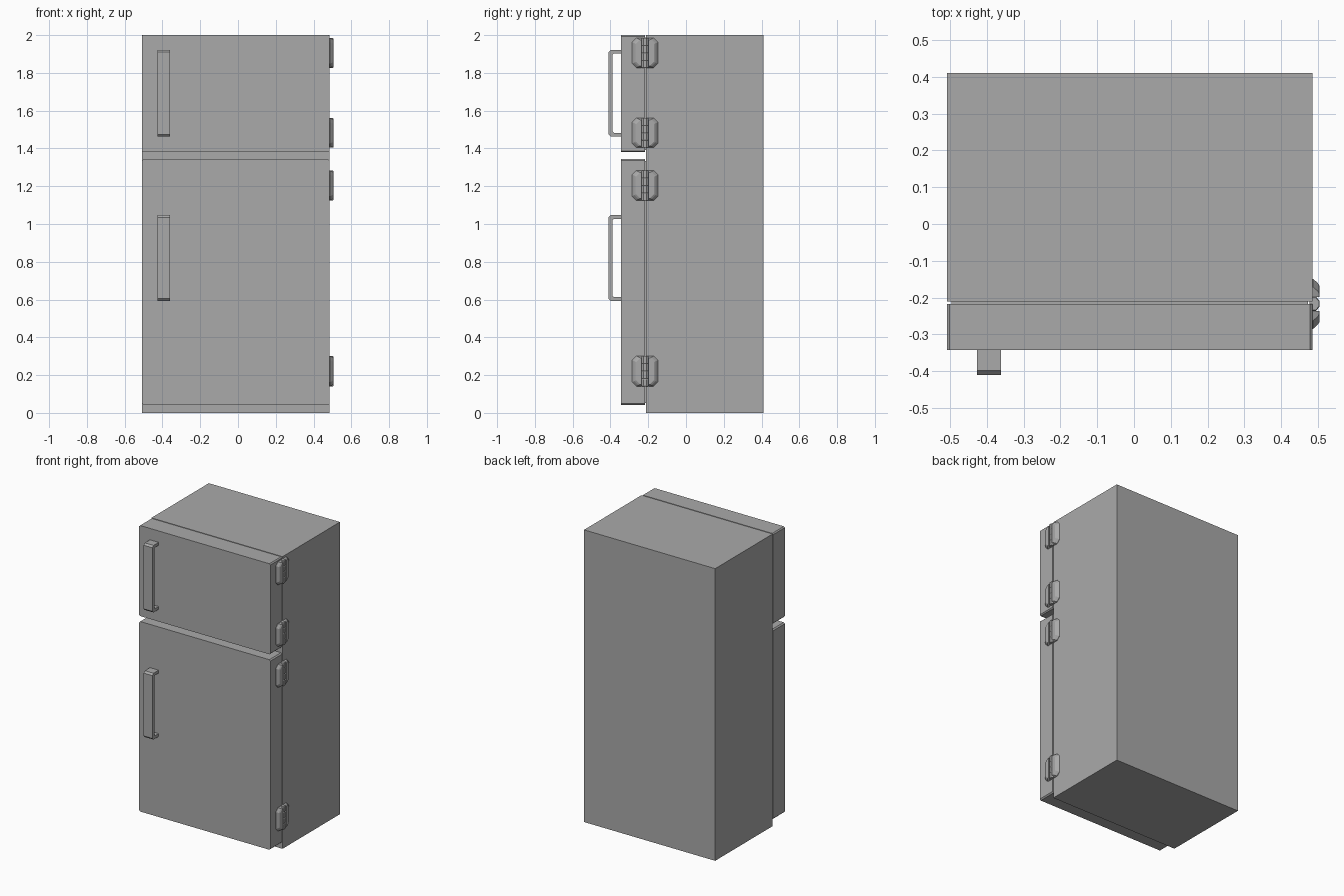
import bpy, bmesh

if "Cube" in bpy.data.objects:
    bpy.data.objects.remove(bpy.data.objects["Cube"])

grey = bpy.data.materials.new("fridge grey")
grey.diffuse_color = (0.4, 0.4, 0.4, 1)
grey.use_nodes = True
grey.node_tree.nodes["Principled BSDF"].inputs["Base Color"].default_value = grey.diffuse_color

X0, X1 = -0.508, 0.485     # cabinet sides
SEAM = -0.217              # hinge line between doors and cabinet


def finish(name, bm):
    bmesh.ops.recalc_face_normals(bm, faces=bm.faces)
    me = bpy.data.meshes.new(name)
    bm.to_mesh(me)
    bm.free()
    me.materials.append(grey)
    ob = bpy.data.objects.new(name, me)
    bpy.context.collection.objects.link(ob)
    return ob


def loft(bm, rings):
    """Skin a list of equal-length closed rings and cap both ends."""
    vs = [[bm.verts.new(p) for p in r] for r in rings]
    n = len(vs[0])
    for a, b in zip(vs, vs[1:]):
        for i in range(n):
            j = (i + 1) % n
            bm.faces.new((a[i], a[j], b[j], b[i]))
    bm.faces.new(vs[0][::-1])
    bm.faces.new(vs[-1])


def slab(name, x0, x1, y0, y1, z0, z1, c=0.0):
    """Box whose front outline has corners cut by c."""
    if c:
        o = [(x0 + c, z0), (x1 - c, z0), (x1, z0 + c), (x1, z1 - c),
             (x1 - c, z1), (x0 + c, z1), (x0, z1 - c), (x0, z0 + c)]
    else:
        o = [(x0, z0), (x1, z0), (x1, z1), (x0, z1)]
    bm = bmesh.new()
    loft(bm, [[(x, y, z) for x, z in o] for y in (y0, y1)])
    return finish(name, bm)


def handle(name, z0, z1):
    """Bracket-shaped pull: C profile in y-z extruded across x."""
    yf, yb, t, c, d = -0.41, -0.342, 0.02, 0.012, 0.008
    prof = [(yb, z0), (yf + c, z0), (yf, z0 + c), (yf, z1 - c), (yf + c, z1), (yb, z1),
            (yb, z1 - t), (yf + t + d, z1 - t), (yf + t, z1 - t - d),
            (yf + t, z0 + t + d), (yf + t + d, z0 + t), (yb, z0 + t)]
    bm = bmesh.new()
    loft(bm, [[(x, y, z) for y, z in prof] for x in (-0.427, -0.361)])
    return finish(name, bm)


def hinge(name, z0, z1):
    bm = bmesh.new()
    # two raised leaves with sloping outer rims
    for s in (-1, 1):
        rings = []
        for x, e in ((X1 - 0.005, 0.0), (X1 + 0.002, 0.0), (X1 + 0.015, 0.012), (X1 + 0.02, 0.02)):
            outer, inner, a, b, c = 0.068 - e, 0.019, z0 + e * 0.5, z1 - e * 0.5, 0.022
            o = [(inner, a), (outer - c, a), (outer, a + c), (outer, b - c), (outer - c, b), (inner, b)]
            rings.append([(x, SEAM + s * y, z) for y, z in o])
        loft(bm, rings)
    # knuckle barrel in four faceted segments
    step = (z1 - z0) / 4
    for k in range(4):
        a, b = z0 + k * step, z0 + (k + 1) * step
        rings = []
        for z, r in ((a, 0.9), (a + 0.003, 1.0), (b - 0.003, 1.0), (b, 0.9)):
            o = [(-0.008, -0.019), (0.010, -0.019), (0.020, -0.007),
                 (0.020, 0.007), (0.010, 0.019), (-0.008, 0.019)]
            rings.append([(X1 + x * r, SEAM + y * r, z) for x, y in o])
        loft(bm, rings)
    return finish(name, bm)


# cabinet and recessed door gaskets
slab("cabinet", X0, X1, -0.211, 0.41, 0, 2)
slab("freezer_gasket", X0 + 0.012, X1 - 0.012, -0.222, -0.205, 1.392, 1.988)
slab("fridge_gasket", X0 + 0.012, X1 - 0.012, -0.222, -0.205, 0.052, 1.333)

# doors with slightly eased corners
slab("freezer_door", X0, X1, -0.343, -0.217, 1.38, 2.0, 0.007)
slab("fridge_door", X0, X1, -0.343, -0.217, 0.042, 1.343, 0.008)

# door pulls
handle("freezer_handle", 1.463, 1.922)
handle("fridge_handle", 0.593, 1.047)

# hinges on the right side
for nm, a, b in (("freezer_hinge_top", 1.827, 1.985), ("freezer_hinge_bottom", 1.404, 1.561),
                 ("fridge_hinge_top", 1.125, 1.283), ("fridge_hinge_bottom", 0.141, 0.301)):
    hinge(nm, a, b)
